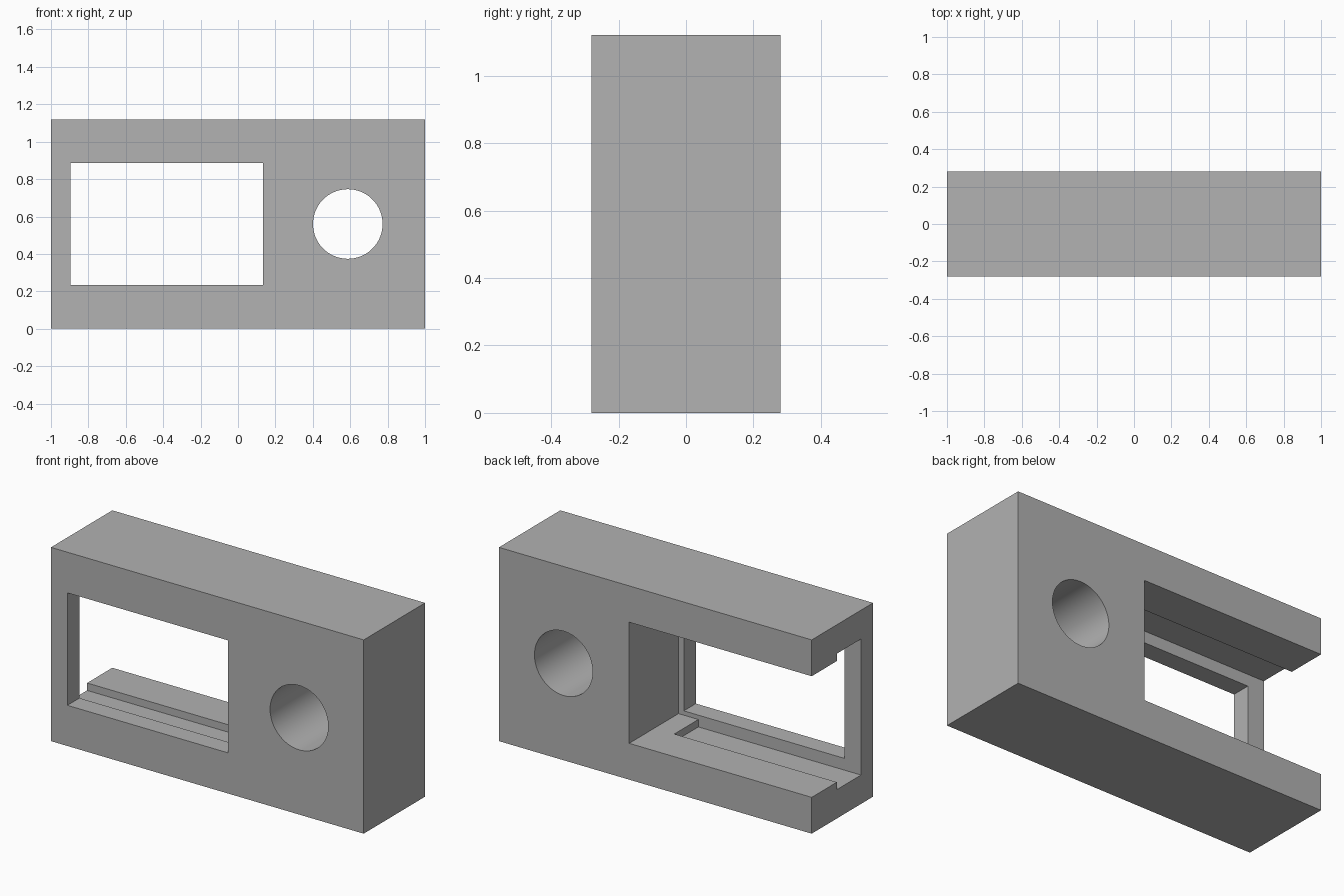
import bpy
import math
from mathutils import Vector

default = bpy.data.objects.get("Cube")
if default:
    bpy.data.objects.remove(default, do_unlink=True)

HEIGHT, DEPTH = 1.12, 0.56
MID = HEIGHT / 2
WALL = -0.17          # inner face of the front wall
OUT = 1.2             # cutters run past the body to here

grey = bpy.data.materials.new("plain grey")
grey.use_nodes = True
colour = (0.445, 0.445, 0.445, 1)
grey.diffuse_color = colour
grey.node_tree.nodes["Principled BSDF"].inputs["Base Color"].default_value = colour


def box(name, x, y, z):
    """Axis-aligned box from (min, max) ranges."""
    low, high = (Vector(p) for p in zip(x, y, z))
    bpy.ops.mesh.primitive_cube_add(size=1, location=(low + high) / 2)
    ob = bpy.context.object
    ob.name = name
    ob.scale = high - low
    bpy.ops.object.transform_apply(location=True, rotation=True, scale=True)
    ob.data.materials.append(grey)
    return ob


def around_mid(half):
    return (MID - half, MID + half)


def cut(body, cutter):
    """Subtract the cutter and throw it away."""
    cutter.hide_render = True
    mod = body.modifiers.new(cutter.name, 'BOOLEAN')
    mod.operation = 'DIFFERENCE'
    mod.solver = 'EXACT'
    mod.object = cutter
    bpy.ops.object.select_all(action='DESELECT')
    bpy.context.view_layer.objects.active = body
    body.select_set(True)
    bpy.ops.object.modifier_apply(modifier=mod.name)
    bpy.data.objects.remove(cutter, do_unlink=True)


# Solid housing
housing = box("housing", (-1, 1), (-DEPTH / 2, DEPTH / 2), (0, HEIGHT))

# Rear pocket, open at the back and at one end
cut(housing, box("rear_pocket", (-OUT, 0.167), (WALL, OUT), around_mid(0.35)))

# Slide-in groove behind the front wall, above and below the pocket
cut(housing, box("panel_groove", (-OUT, 0.04), (WALL, 0.05), around_mid(0.393)))

# Window through the front wall
cut(housing, box("front_window", (-0.895, 0.133), (-OUT, 0), around_mid(0.325)))

# Round hole right through
bpy.ops.mesh.primitive_cylinder_add(vertices=96, radius=0.186, depth=2,
                                    location=(0.587, 0, MID),
                                    rotation=(math.pi / 2, 0, 0))
hole = bpy.context.object
hole.name = "round_hole"
hole.data.materials.append(grey)
cut(housing, hole)

bpy.ops.object.shade_smooth_by_angle(angle=math.radians(30))
